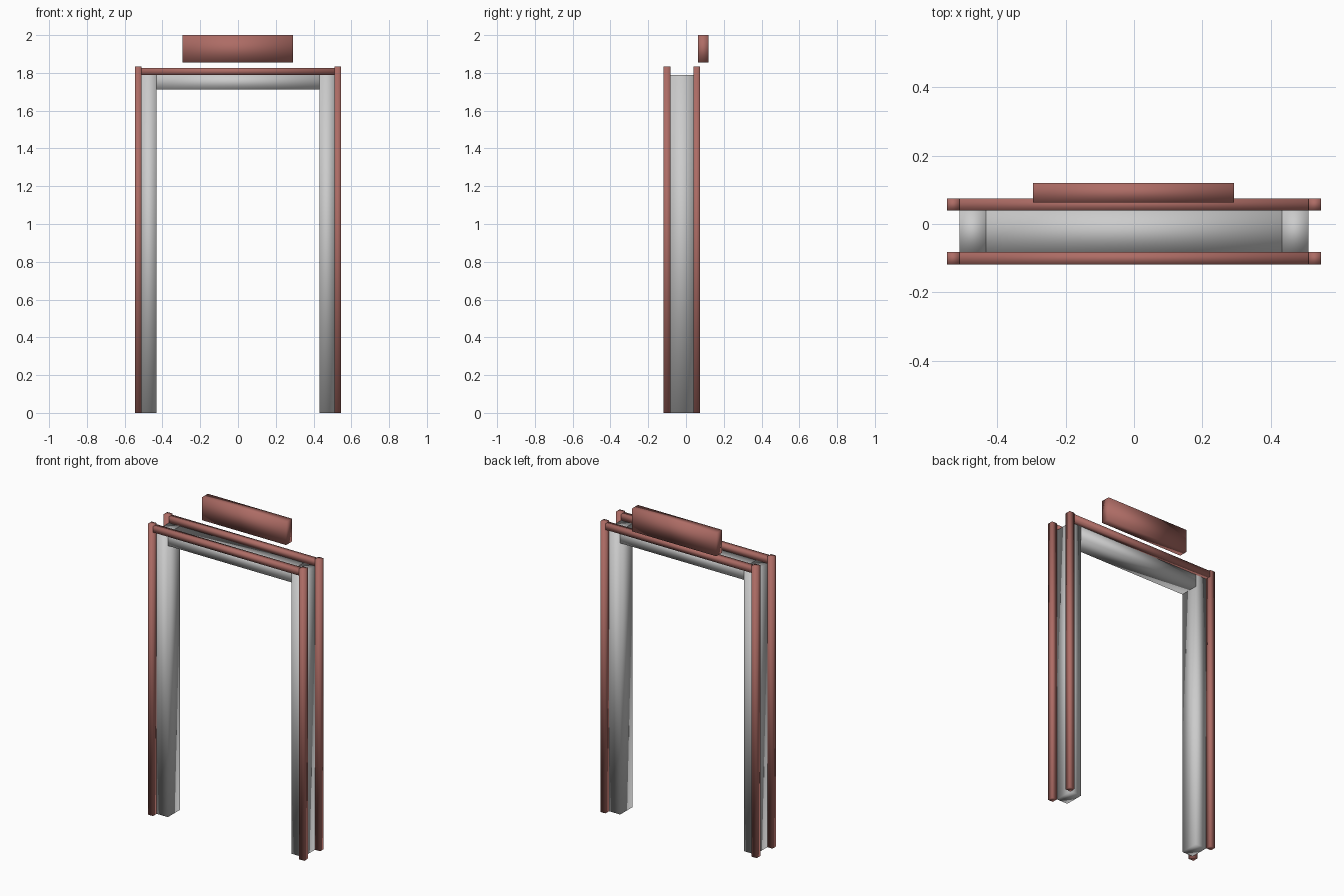
import bpy
import bmesh

if "Cube" in bpy.data.objects:
    bpy.data.objects.remove(bpy.data.objects["Cube"])


def material(name, color):
    m = bpy.data.materials.new(name)
    m.diffuse_color = color
    m.use_nodes = True
    m.node_tree.nodes["Principled BSDF"].inputs["Base Color"].default_value = m.diffuse_color
    return m


red = material("red_paint", (0.42, 0.15, 0.13, 1))


def box(name, x, y, z, mat=None):
    """Smooth-shaded box spanning the given (min, max) ranges."""
    bm = bmesh.new()
    bmesh.ops.create_cube(bm, size=1)
    for v in bm.verts:
        v.co = [r[0] + (c + 0.5) * (r[1] - r[0]) for c, r in zip(v.co, (x, y, z))]
    for f in bm.faces:
        f.smooth = True
    mesh = bpy.data.meshes.new(name)
    bm.to_mesh(mesh)
    bm.free()
    if mat:
        mesh.materials.append(mat)
    ob = bpy.data.objects.new(name, mesh)
    bpy.context.collection.objects.link(ob)
    return ob


OUT, SIDE, INNER = 0.546, 0.51, 0.432   # half widths: trim, jamb, opening
HEAD, TOP = 1.712, 1.79                 # underside and top of the head jamb
DEPTH = (-0.082, 0.039)                 # jamb depth
TRIMS = {"front": (-0.119, -0.082), "back": (0.039, 0.075)}

# Grey lining of the opening
box("head_jamb", (-INNER, INNER), DEPTH, (HEAD, TOP))
for side, s in (("left", -1), ("right", 1)):
    box(side + "_jamb", sorted((s * INNER, s * SIDE)), DEPTH, (0, TOP))
    # Upright trim, slightly taller than the cross trim
    for face, y in TRIMS.items():
        box(f"{face}_{side}_trim", sorted((s * SIDE, s * OUT)), y, (0, 1.835), red)

# Cross trim
for face, y in TRIMS.items():
    box(face + "_top_trim", (-SIDE, SIDE), y, (TOP, 1.827), red)

# Sign board above the doorway
box("sign_board", (-0.295, 0.292), (0.063, 0.12), (1.855, 2.0), red)
